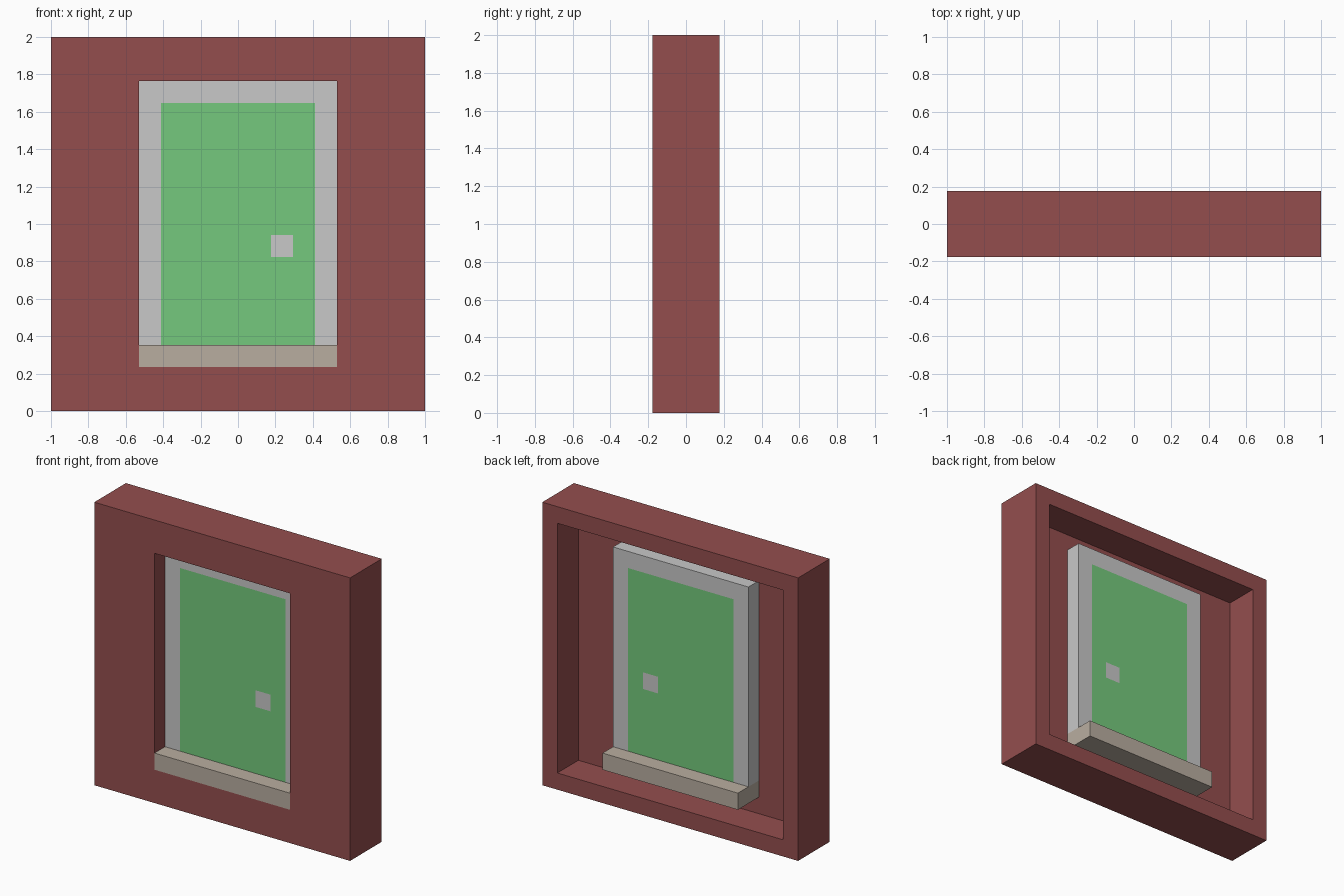
import bpy, bmesh

if "Cube" in bpy.data.objects:
    bpy.data.objects.remove(bpy.data.objects["Cube"])

U = 2 / 17  # the model sits on a 17-step grid

def material(name, rgb):
    m = bpy.data.materials.new(name)
    m.diffuse_color = (*rgb, 1)
    m.use_nodes = True
    m.node_tree.nodes["Principled BSDF"].inputs["Base Color"].default_value = m.diffuse_color
    return m

red = material("brick_red", (0.296, 0.076, 0.076))
grey = material("light_grey", (0.578, 0.578, 0.578))
green = material("leaf_green", (0.178, 0.584, 0.205))
beige = material("stone_beige", (0.485, 0.423, 0.352))

def finish(name, bm, mats):
    bmesh.ops.recalc_face_normals(bm, faces=bm.faces)
    mesh = bpy.data.meshes.new(name)
    bm.to_mesh(mesh)
    bm.free()
    for m in mats:
        mesh.materials.append(m)
    obj = bpy.data.objects.new(name, mesh)
    bpy.context.collection.objects.link(obj)
    return obj

def box(x0, x1, y0, y1, z0, z1):
    bm = bmesh.new()
    bmesh.ops.create_cube(bm, size=1)
    for v in bm.verts:
        v.co = ((x0 + x1) / 2 + v.co.x * (x1 - x0),
                (y0 + y1) / 2 + v.co.y * (y1 - y0),
                (z0 + z1) / 2 + v.co.z * (z1 - z0))
    return bm

# Wall: rectangular loops (half width, bottom, top, y) in grid steps,
# running round the outside, the back recess and the opening
profile = [(8.5, 0, 17, -1.5), (8.5, 0, 17, 1.5), (7.5, 1, 16, 1.5),
           (7.5, 1, 16, -0.5), (4.5, 2, 15, -0.5), (4.5, 2, 15, -1.5)]
bm = bmesh.new()
loops = [[bm.verts.new((x * U, y * U, z * U))
          for x, z in ((-w, b), (w, b), (w, t), (-w, t))] for w, b, t, y in profile]
for i, a in enumerate(loops):
    c = loops[(i + 1) % len(loops)]
    for j in range(4):
        k = (j + 1) % 4
        bm.faces.new((a[j], a[k], c[k], c[j]))
finish("wall", bm, [red])

# Sill: full depth, along the bottom of the opening
finish("sill", box(-4.5 * U, 4.5 * U, -1.5 * U, 1.5 * U, 2 * U, 3 * U), [beige])

# Door with frame: one slab, cut so the panel and handle can be coloured
bm = box(-4.5 * U, 4.5 * U, -0.5 * U, 0.5 * U, 3 * U, 15 * U)
cuts = [((x * U, 0, 0), (1, 0, 0)) for x in (-3.5, 1.5, 2.5, 3.5)]
cuts += [((0, 0, z * U), (0, 0, 1)) for z in (7, 8, 14)]
for co, no in cuts:
    bmesh.ops.bisect_plane(bm, geom=bm.verts[:] + bm.edges[:] + bm.faces[:],
                           plane_co=co, plane_no=no)
for f in bm.faces:
    c = f.calc_center_median() / U
    on_face = abs(abs(c.y) - 0.5) < 0.01
    panel = on_face and abs(c.x) < 3.5 and c.z < 14
    handle = 1.5 < c.x < 2.5 and 7 < c.z < 8
    f.material_index = 1 if panel and not handle else 0
finish("framed_door", bm, [grey, green])
